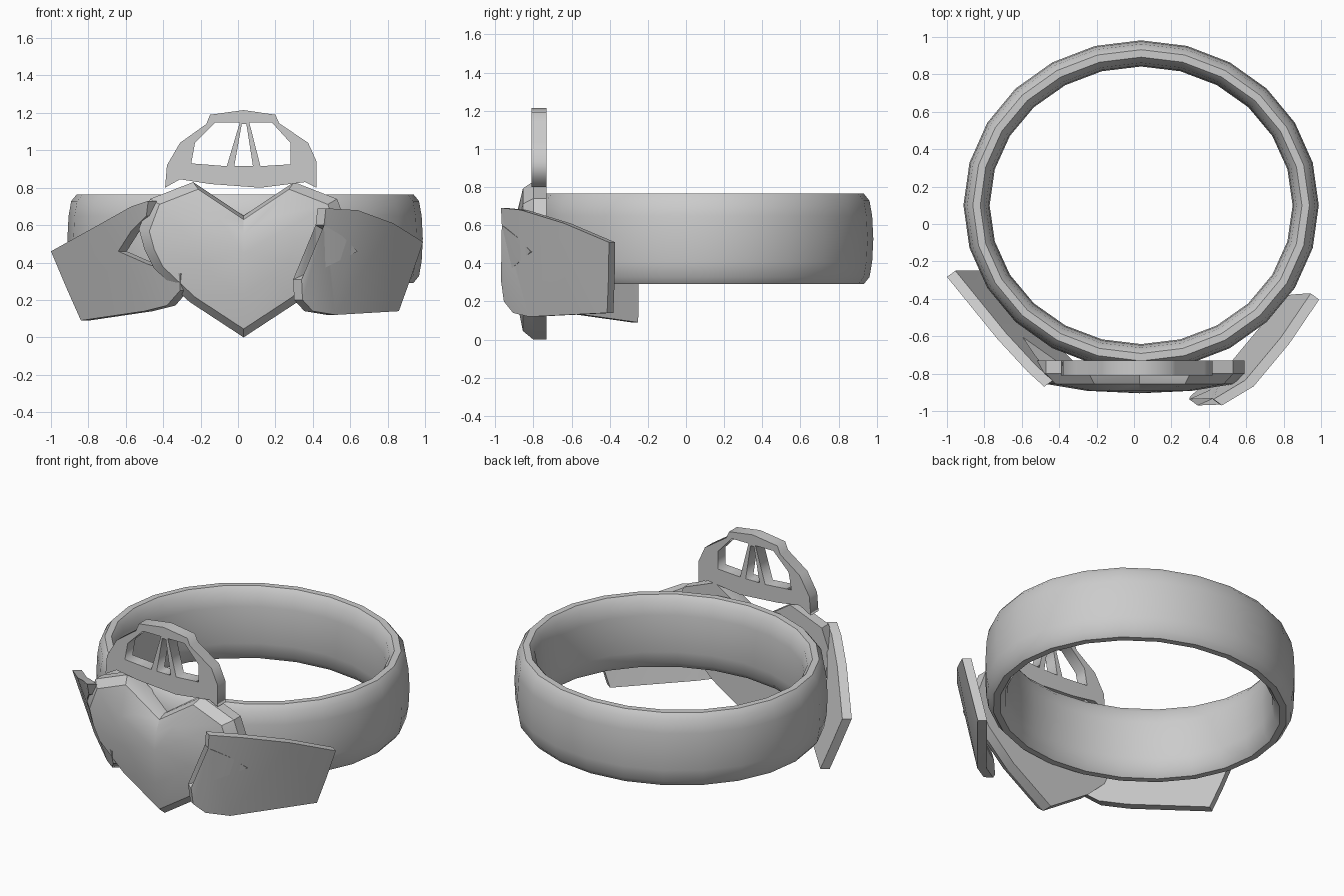
import bpy, bmesh
from math import sin, cos, pi, radians

if "Cube" in bpy.data.objects:
    bpy.data.objects.remove(bpy.data.objects["Cube"])


def finish(name, bm, angle=30):
    bmesh.ops.recalc_face_normals(bm, faces=bm.faces)
    me = bpy.data.meshes.new(name)
    bm.to_mesh(me)
    bm.free()
    ob = bpy.data.objects.new(name, me)
    bpy.context.collection.objects.link(ob)
    bpy.ops.object.select_all(action='DESELECT')
    ob.select_set(True)
    bpy.context.view_layer.objects.active = ob
    bpy.ops.object.shade_smooth_by_angle(angle=radians(angle))
    return ob


def bridge(bm, a, b):
    n = len(a)
    for i in range(n):
        bm.faces.new((a[i], a[(i + 1) % n], b[(i + 1) % n], b[i]))


# Ring band: slightly oval, 24 sides, with a softly rounded section
half = [(0.07, 0.0), (0.064, 0.12), (0.05, 0.2), (0.02, 0.237)]
section = half + [(-d, z) for d, z in reversed(half)]
section += [(d, -z) for d, z in section[1:-1]][::-1]
bm = bmesh.new()
rings = []
for i in range(24):
    a = 2 * pi * i / 24
    rings.append([bm.verts.new((0.038 + (0.88 + d) * cos(a),
                                0.10 + (0.812 + d) * sin(a),
                                0.528 + z)) for d, z in section])
for i in range(24):
    bridge(bm, rings[i], rings[(i + 1) % 24])
finish("ring_band", bm, 40)

# Heart: slab with a bevelled dome on the front
CX, CZ = 0.03, 0.45
side = [(0.29, 0.19), (0.48, 0.37), (0.53, 0.47), (0.56, 0.58), (0.50, 0.74), (0.27, 0.83)]
outline = [(0, 0.0)] + side + [(0, 0.65)] + [(-x, z) for x, z in reversed(side)]
bm = bmesh.new()
layers = []
for s, y in ((1, -0.73), (1, -0.80), (0.9, -0.855), (0.5, -0.892)):
    layers.append([bm.verts.new((CX + x * s, y, CZ + (z - CZ) * s)) for x, z in outline])
for a, b in zip(layers, layers[1:]):
    bridge(bm, a, b)
bm.faces.new(layers[0])
tip = bm.verts.new((CX, -0.905, CZ))
last = layers[-1]
for i in range(len(last)):
    bm.faces.new((last[i], last[(i + 1) % len(last)], tip))
finish("heart", bm)


# Hands: tilted plates that wrap back from the heart onto the band
def depth(u, path):
    for (u0, y0), (u1, y1) in zip(path, path[1:]):
        if u <= u1 or (u1, y1) == path[-1]:
            return y0 + (y1 - y0) * (u - u0) / (u1 - u0)


def hand(name, sgn, pts, path, lean):
    bm = bmesh.new()
    front, back = [], []
    for x, z in pts:
        y = max(depth(x - lean * (z - 0.5), path), path[0][1])
        front.append(bm.verts.new((sgn * x, y, z)))
        back.append(bm.verts.new((sgn * (x - 0.045), y + 0.033, z)))
    bridge(bm, front, back)
    caps = [bm.faces.new(front), bm.faces.new(back)]
    bmesh.ops.triangulate(bm, faces=caps)
    finish(name, bm)


hand("right_hand", 1,
     [(0.47, 0.69), (0.64, 0.68), (0.83, 0.61), (0.99, 0.51), (0.925, 0.32), (0.86, 0.14),
      (0.52, 0.12), (0.40, 0.14), (0.345, 0.20), (0.34, 0.31), (0.48, 0.38),
      (0.64, 0.46), (0.56, 0.54), (0.46, 0.60)],
     [(0.42, -0.97), (0.64, -0.83), (0.81, -0.62), (0.99, -0.40)], 0.33)
hand("left_hand", -1,
     [(0.48, 0.73), (0.57, 0.70), (0.73, 0.61), (1.0, 0.46), (0.92, 0.27), (0.84, 0.09),
      (0.50, 0.14), (0.38, 0.17), (0.31, 0.25), (0.31, 0.34), (0.48, 0.39),
      (0.64, 0.46), (0.57, 0.57), (0.49, 0.65)],
     [(0.39, -0.87), (0.70, -0.60), (1.0, -0.30)], 0.43)

# Crown: arched plate with three openings between slats
loops = [
    [(-0.39, 0.80), (-0.31, 0.845), (-0.15, 0.82), (0.12, 0.80), (0.36, 0.83), (0.42, 0.80),
     (0.42, 0.94), (0.375, 1.04), (0.22, 1.145), (0.20, 1.19), (0.03, 1.215), (-0.15, 1.19),
     (-0.17, 1.14), (-0.31, 1.04), (-0.38, 0.92)],
    [(-0.25, 0.93), (-0.06, 0.915), (0.01, 1.15), (-0.12, 1.15), (-0.23, 1.04)],
    [(-0.02, 0.915), (0.08, 0.915), (0.045, 1.14), (0.02, 1.14)],
    [(0.12, 0.915), (0.28, 0.925), (0.28, 1.04), (0.18, 1.15), (0.06, 1.15)],
]
cu = bpy.data.curves.new("crown", 'CURVE')
cu.dimensions = '2D'
cu.fill_mode = 'BOTH'
cu.extrude = 0.04
for loop in loops:
    sp = cu.splines.new('POLY')
    sp.points.add(len(loop) - 1)
    for p, (x, z) in zip(sp.points, loop):
        p.co = (x, z, 0, 1)
    sp.use_cyclic_u = True
crown = bpy.data.objects.new("crown", cu)
crown.rotation_euler = (pi / 2, 0, 0)
crown.location = (0, -0.77, 0)
bpy.context.collection.objects.link(crown)
bpy.ops.object.select_all(action='DESELECT')
crown.select_set(True)
bpy.context.view_layer.objects.active = crown
bpy.ops.object.convert(target='MESH')
